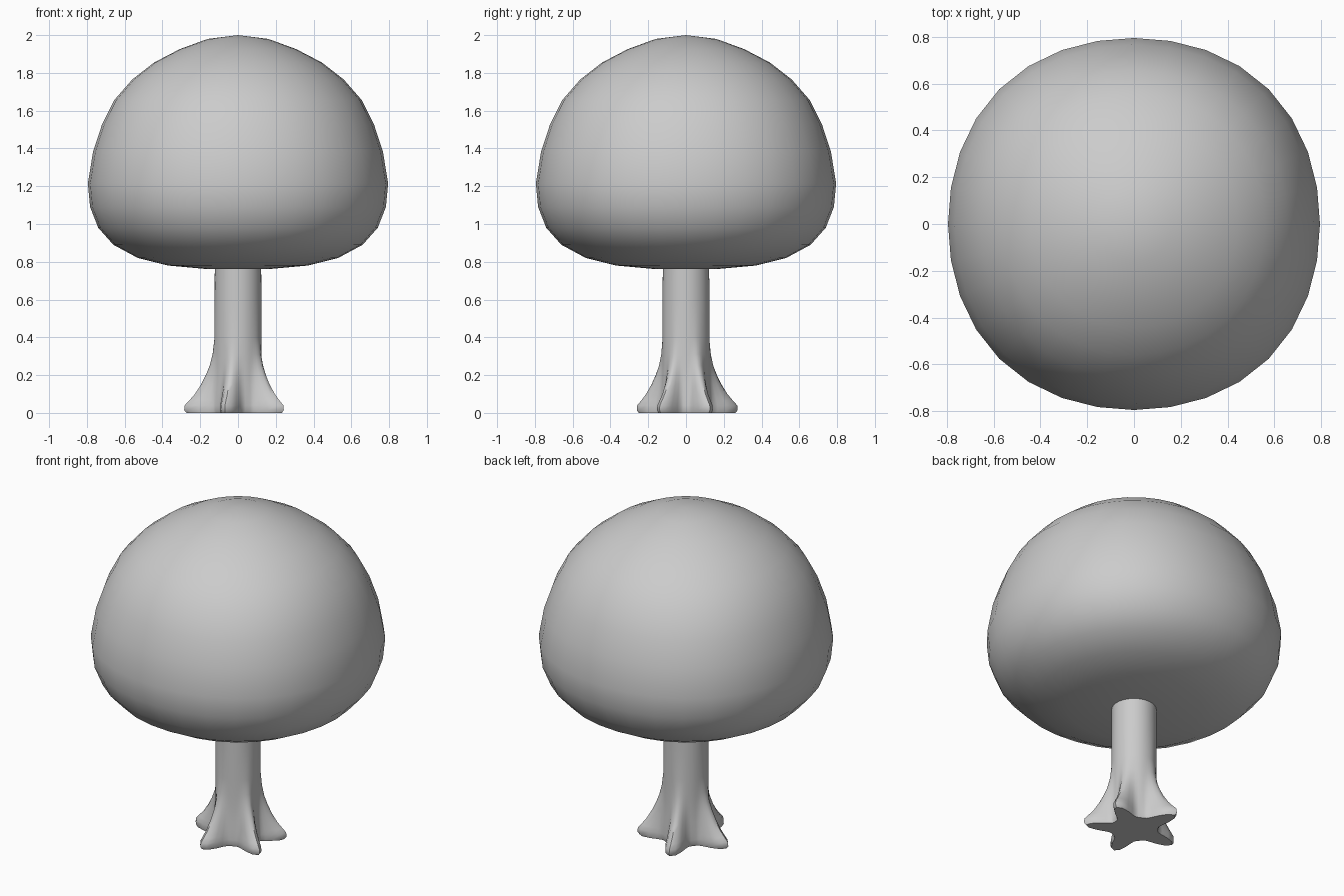
import bpy
from math import sin, cos, radians, pi

if "Cube" in bpy.data.objects:
    bpy.data.objects.remove(bpy.data.objects["Cube"])


def make_lathe(name, rings, bottom, top, angle):
    """Skin a stack of closed rings, with a centre point capping each end."""
    n = len(rings[0])
    verts = [p for ring in rings for p in ring] + [(0, 0, bottom), (0, 0, top)]
    low, high = len(verts) - 2, len(verts) - 1
    last = (len(rings) - 1) * n
    faces = []
    for j in range(n):
        k = (j + 1) % n
        for i in range(len(rings) - 1):
            a, b = i * n, (i + 1) * n
            faces.append((a + j, a + k, b + k, b + j))
        faces.append((low, k, j))
        faces.append((high, last + j, last + k))
    mesh = bpy.data.meshes.new(name)
    mesh.from_pydata(verts, [], faces)
    mesh.update()
    obj = bpy.data.objects.new(name, mesh)
    bpy.context.collection.objects.link(obj)
    bpy.ops.object.select_all(action='DESELECT')
    obj.select_set(True)
    bpy.context.view_layer.objects.active = obj
    bpy.ops.object.shade_smooth_by_angle(angle=radians(angle))
    return obj


# Canopy: rounded dome, very slightly squared in plan
canopy_profile = [(.17, .762), (.37, .78), (.53, .82), (.66, .89), (.74, .98),
                  (.783, 1.09), (.795, 1.215), (.767, 1.384), (.72, 1.527),
                  (.656, 1.655), (.56, 1.765), (.444, 1.855), (.31, 1.925),
                  (.16, 1.98)]
rings = []
for r, z in canopy_profile:
    ring = []
    for j in range(32):
        a = 2 * pi * j / 32
        rr = r * (1 + .025 * (r / .8) ** 2 * sin(2 * a) ** 2)
        ring.append((rr * cos(a), rr * sin(a), z))
    rings.append(ring)
make_lathe("canopy", rings, .757, 2.0, 60)

# Trunk: round column flaring into five root toes (angle, reach)
toes = [(28, .27), (106, .285), (180, .285), (255, .27), (330, .28)]
# height, share of toe reach, valley radius
flare = [(0, .92, .132), (.015, 1, .138), (.04, .98, .138), (.065, .82, .137),
         (.1, .62, .135), (.15, .42, .131), (.2, .27, .128), (.25, .15, .126),
         (.31, .06, .125), (.4, 0, .124), (.6, 0, .124), (.9, 0, .122)]
steps = 12
rings = []
for z, share, valley in flare:
    ring = []
    for i, (a0, r0) in enumerate(toes):
        a1, r1 = toes[(i + 1) % 5]
        span = (a1 - a0) % 360
        for s in range(steps):
            t = s / steps
            a = radians(a0 + span * t)
            reach = r0 if t < .5 else r1
            w = ((1 + cos(2 * pi * t)) / 2) ** 2.3
            r = valley + (reach - valley) * share * w
            ring.append((r * cos(a), r * sin(a), z))
    rings.append(ring)
make_lathe("trunk", rings, 0, .9, 50)
